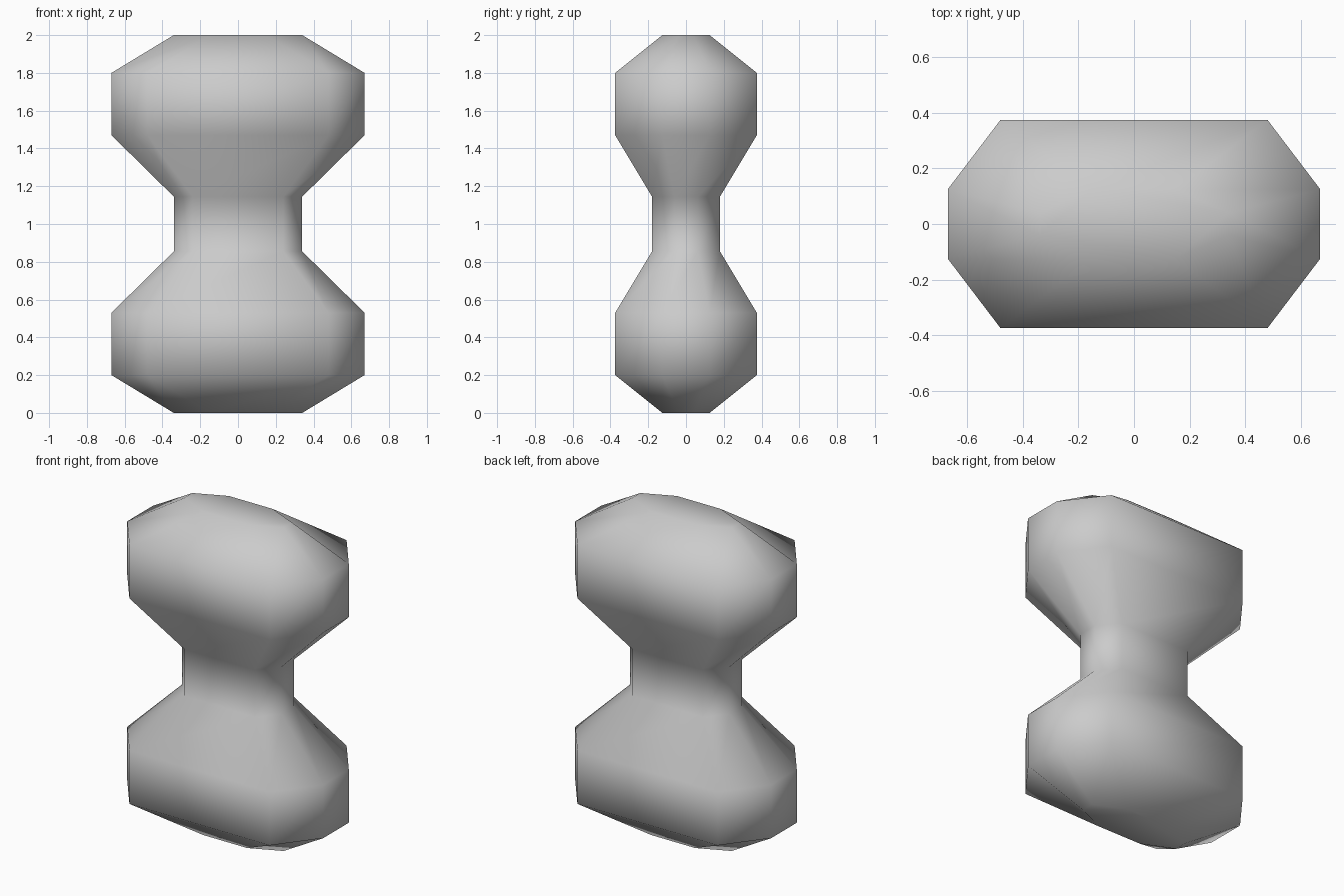
import bpy, bmesh

if "Cube" in bpy.data.objects:
    bpy.data.objects.remove(bpy.data.objects["Cube"])

# Eight-sided ring from one quadrant: end point (ax, ay) and side point (bx, by)
def ring(bm, z, ax, ay, bx, by):
    pts = [(ax, -ay), (ax, ay), (bx, by), (-bx, by),
           (-ax, ay), (-ax, -ay), (-bx, -by), (bx, -by)]
    return [bm.verts.new((x, y, z)) for x, y in pts]

CAP = (0.34, 0.04, 0.15, 0.125)
BULGE = (0.67, 0.125, 0.48, 0.375)
NECK = (0.34, 0.0625, 0.24, 0.18)

# Lower half levels, mirrored about z = 1 for the upper half
half = [(0.0, CAP), (0.2, BULGE), (0.53, BULGE), (0.855, NECK)]
levels = half + [(2 - z, s) for z, s in reversed(half)]

bm = bmesh.new()
rings = [ring(bm, z, *s) for z, s in levels]

# Skin between rings and close both ends
for lo, hi in zip(rings, rings[1:]):
    for i in range(8):
        j = (i + 1) % 8
        bm.faces.new((lo[i], lo[j], hi[j], hi[i]))
bm.faces.new(rings[0][::-1])
bm.faces.new(rings[-1])
bmesh.ops.recalc_face_normals(bm, faces=bm.faces)
for f in bm.faces:
    f.smooth = True

mesh = bpy.data.meshes.new("waisted_body")
bm.to_mesh(mesh)
bm.free()
body = bpy.data.objects.new("waisted_body", mesh)
bpy.context.collection.objects.link(body)
